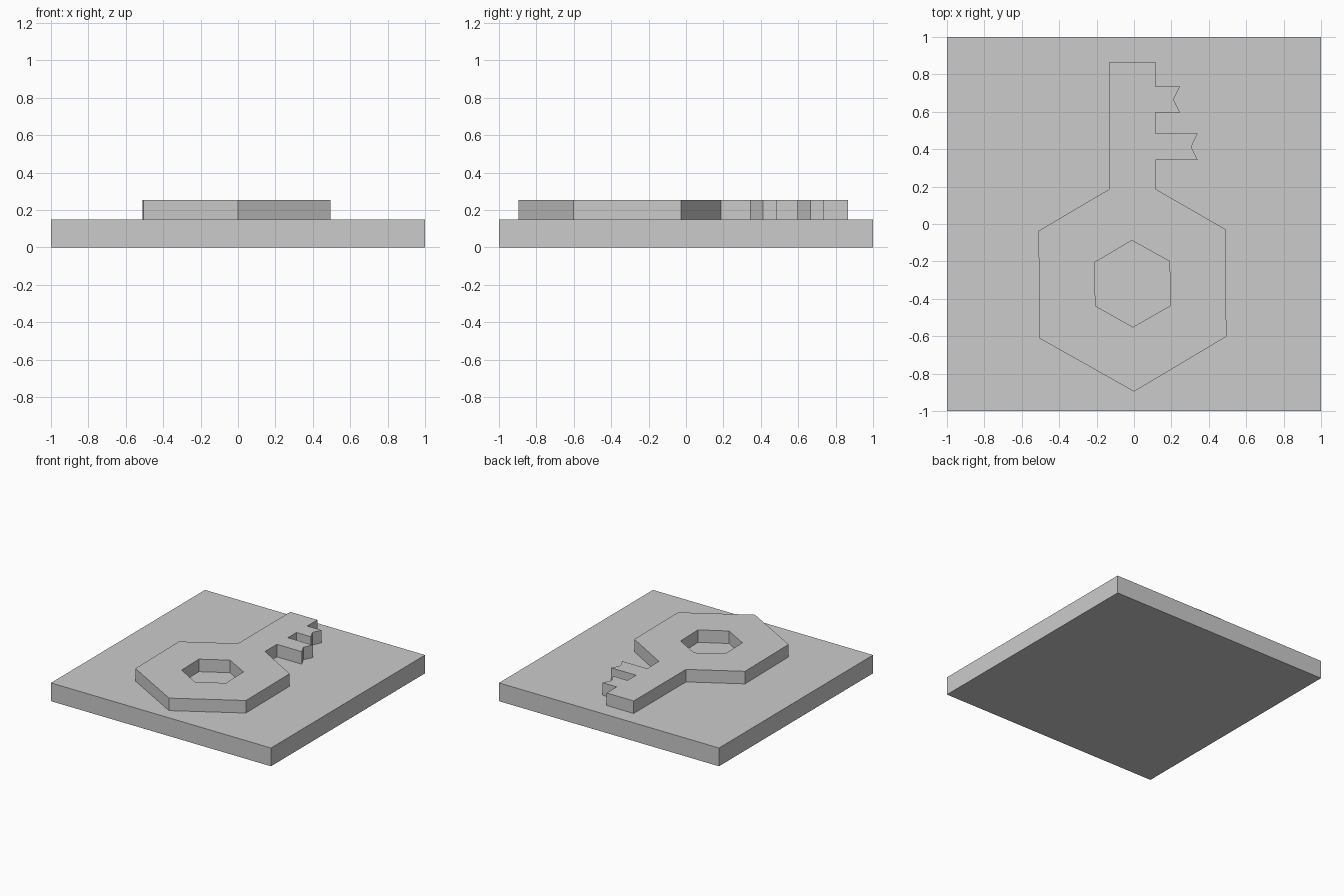
import bpy
import bmesh

cube = bpy.data.objects.get("Cube")
if cube:
    bpy.data.objects.remove(cube, do_unlink=True)

BASE_TOP = 0.15
KEY_TOP = 0.253

# Single plain grey for the whole model
grey = bpy.data.materials.new("plain grey")
grey.use_nodes = True
colour = (0.6, 0.6, 0.6, 1)
grey.diffuse_color = colour
for node in grey.node_tree.nodes:
    if node.type == 'BSDF_PRINCIPLED':
        node.inputs["Base Color"].default_value = colour


def slab(name, loops, z0, z1):
    """Extrude closed outlines (the first outer, the rest holes) from z0 to z1."""
    bm = bmesh.new()
    edges = []
    for loop in loops:
        verts = [bm.verts.new((x, y, z0)) for x, y in loop]
        edges += [bm.edges.new((a, b)) for a, b in zip(verts, verts[1:] + verts[:1])]
    bmesh.ops.triangle_fill(bm, use_beauty=True, use_dissolve=False, edges=edges)
    top = bmesh.ops.extrude_face_region(bm, geom=bm.faces[:], use_keep_orig=True)
    moved = [v for v in top["geom"] if isinstance(v, bmesh.types.BMVert)]
    bmesh.ops.translate(bm, verts=moved, vec=(0, 0, z1 - z0))
    bmesh.ops.recalc_face_normals(bm, faces=bm.faces[:])
    mesh = bpy.data.meshes.new(name)
    bm.to_mesh(mesh)
    bm.free()
    mesh.materials.append(grey)
    obj = bpy.data.objects.new(name, mesh)
    bpy.context.collection.objects.link(obj)
    return obj


def tooth(root, tip, y_top, y_bottom):
    """Notched key tooth, walked from back to front."""
    middle = (y_top + y_bottom) / 2
    return [(root, y_top), (tip, y_top), (tip - 0.035, middle),
            (tip, y_bottom), (root, y_bottom)]


# Square base plate
slab("base_plate", [[(-1, -1), (1, -1), (1, 1), (-1, 1)]], 0, BASE_TOP)

# Raised key: shaft with two teeth, hexagonal bow with a hexagonal hole
left, right = -0.131, 0.115
shaft = [(left, 0.866), (right, 0.866)]
shaft += tooth(right, 0.246, 0.735, 0.595)
shaft += tooth(right, 0.341, 0.484, 0.341)
bow = [(right, 0.187), (0.489, -0.028), (0.494, -0.602), (0, -0.896),
       (-0.504, -0.612), (-0.511, -0.037), (left, 0.187)]
hole = [(-0.011, -0.088), (0.19, -0.2), (0.195, -0.436),
        (-0.006, -0.551), (-0.206, -0.438), (-0.211, -0.206)]
slab("key", [shaft + bow, hole], BASE_TOP, KEY_TOP)
